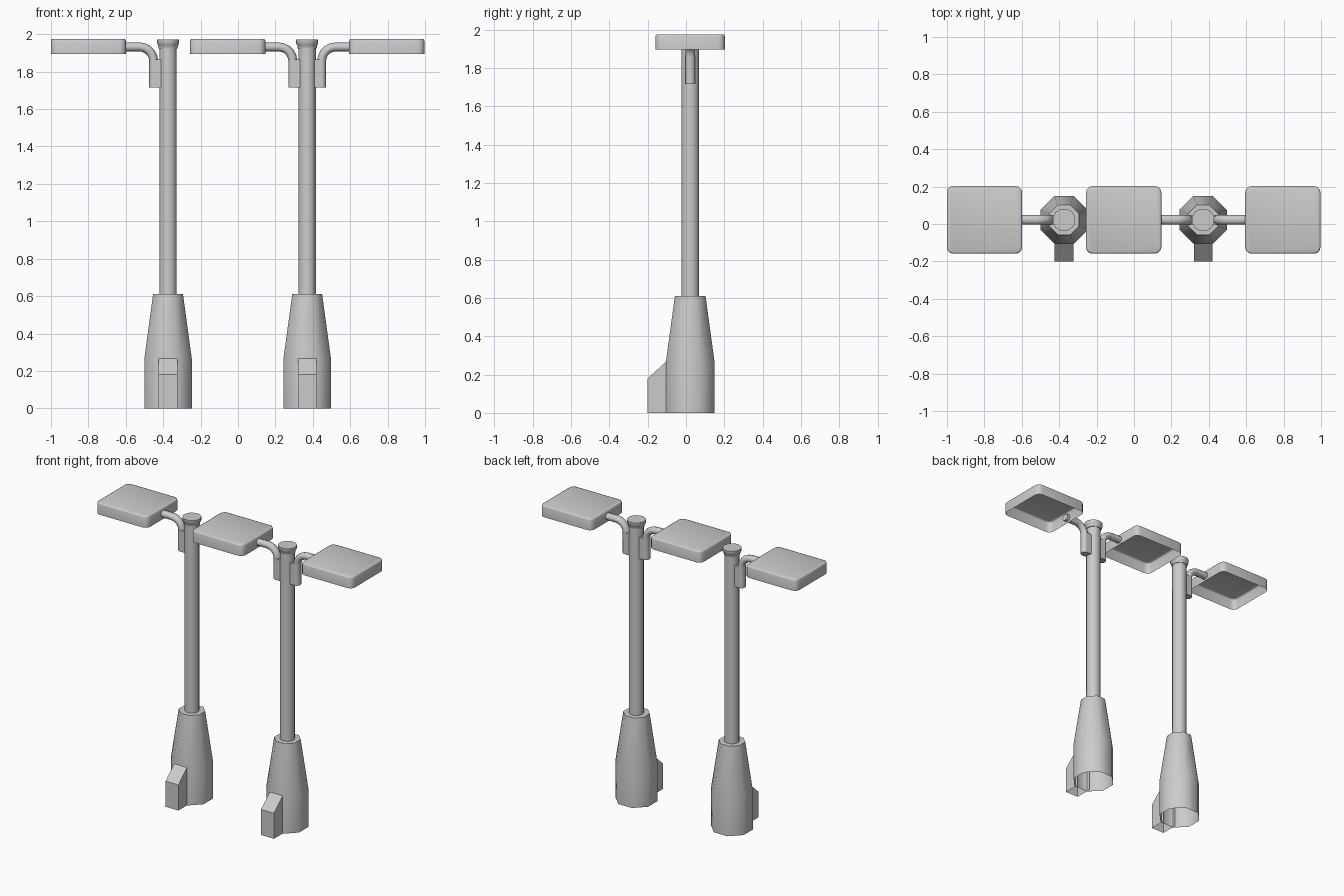
import bpy, bmesh
from math import pi, cos, sin, radians

if "Cube" in bpy.data.objects:
    bpy.data.objects.remove(bpy.data.objects["Cube"])

CY = 0.022          # common y centre of posts, arms and lamps
LAMP_Z0, LAMP_Z1 = 1.895, 1.975


def finish(name, bm, angle=46):
    bmesh.ops.recalc_face_normals(bm, faces=bm.faces[:])
    me = bpy.data.meshes.new(name)
    bm.to_mesh(me)
    bm.free()
    ob = bpy.data.objects.new(name, me)
    bpy.context.collection.objects.link(ob)
    bpy.ops.object.select_all(action='DESELECT')
    ob.select_set(True)
    bpy.context.view_layer.objects.active = ob
    bpy.ops.object.shade_smooth_by_angle(angle=radians(angle))
    return ob


def lathe(name, x, profile, sides, cap_top=False):
    """Stack of polygon rings; radii are measured to the flats."""
    bm = bmesh.new()
    rings = []
    for r, z in profile:
        R = r / cos(pi / sides)
        rings.append([bm.verts.new((x + R * cos(2 * pi * (i + .5) / sides),
                                    CY + R * sin(2 * pi * (i + .5) / sides), z))
                      for i in range(sides)])
    for a, b in zip(rings, rings[1:]):
        for i in range(sides):
            j = (i + 1) % sides
            bm.faces.new((a[i], a[j], b[j], b[i]))
    if cap_top:
        bm.faces.new(rings[-1])
    return finish(name, bm)


def box(bm, x0, x1, y0, y1, z0, z1):
    vs = bmesh.ops.create_cube(bm, size=1)['verts']
    for v in vs:
        v.co = ((x0 + x1) / 2 + v.co.x * (x1 - x0),
                (y0 + y1) / 2 + v.co.y * (y1 - y0),
                (z0 + z1) / 2 + v.co.z * (z1 - z0))


def lamp_head(name, x0, x1):
    # thin shell, open underneath, rounded corners and softened top rim
    bm = bmesh.new()
    box(bm, x0, x1, CY - 0.181, CY + 0.181, LAMP_Z0, LAMP_Z1)
    bmesh.ops.delete(bm, geom=[f for f in bm.faces if f.normal.z < -.5 or
                               f.calc_center_median().z < LAMP_Z0 + .001],
                     context='FACES')
    upright = [e for e in bm.edges if abs(e.verts[0].co.z - e.verts[1].co.z) > .01]
    bmesh.ops.bevel(bm, geom=upright, offset=.035, segments=3, profile=.5,
                    affect='EDGES')
    rim = [e for e in bm.edges if all(v.co.z > LAMP_Z1 - .001 for v in e.verts)]
    bmesh.ops.bevel(bm, geom=rim, offset=.01, segments=2, profile=.5,
                    affect='EDGES')
    finish(name, bm, 50)


def arm(name, x, s):
    # bent round tube swept from the bracket to the lamp; s = side of the post
    r, n, bend = .024, 10, .075
    path = [(.077, 1.715, 0)]
    for k in range(6):
        t = k / 5 * pi / 2
        path.append((.077 + bend * (1 - cos(t)), 1.857 + bend * sin(t), t))
    path.append((.245, 1.932, pi / 2))
    bm = bmesh.new()
    rings = []
    for d, z, t in path:
        ring = []
        for i in range(n):
            a = 2 * pi * i / n
            ring.append(bm.verts.new((x + s * (d + r * cos(a) * cos(t)),
                                      CY + r * 1.1 * sin(a),
                                      z - r * cos(a) * sin(t))))
        rings.append(ring)
    for a, b in zip(rings, rings[1:]):
        for i in range(n):
            j = (i + 1) % n
            bm.faces.new((a[i], a[j], b[j], b[i]))
    bm.faces.new(rings[0])
    bm.faces.new(rings[-1])
    # flat bracket web joining the tube to the post
    xs = sorted((x + s * .03, x + s * .08))
    box(bm, xs[0], xs[1], CY - .0264, CY + .0264, 1.715, 1.865)
    finish(name, bm, 40)


def foot_box(name, x):
    # sloped service housing on the front of the base, open underneath
    prof = [(-.2, 0), (-.2, .18), (-.103, .268), (-.08, .268), (-.08, 0)]
    bm = bmesh.new()
    l, r = ([bm.verts.new((x + w, y, z)) for y, z in prof] for w in (-.05, .05))
    bm.faces.new(l)
    bm.faces.new(r)
    for i in range(3):
        bm.faces.new((l[i], l[i + 1], r[i + 1], r[i]))
    finish(name, bm, 30)


# posts with tapered bases and caps
for side, px in (("left", -.374), ("right", .37)):
    lathe(side + "_base", px, [(.127, 0), (.127, .265), (.08, .61), (.04, .61)], 8)
    foot_box(side + "_base_housing", px)
    lathe(side + "_post", px, [(.046, .6), (.046, 1.94)], 12)
    lathe(side + "_cap", px, [(.044, 1.925), (.051, 1.925), (.053, 1.942),
                              (.059, 1.948), (.059, 1.971)], 12, True)

# three lamps, each on its arm
for name, px, s in (("left", -.374, -1), ("middle", .37, -1), ("right", .37, 1)):
    arm(name + "_arm", px, s)
    a, b = px + s * .224, px + s * .627
    lamp_head(name + "_lamp", min(a, b), max(a, b))
